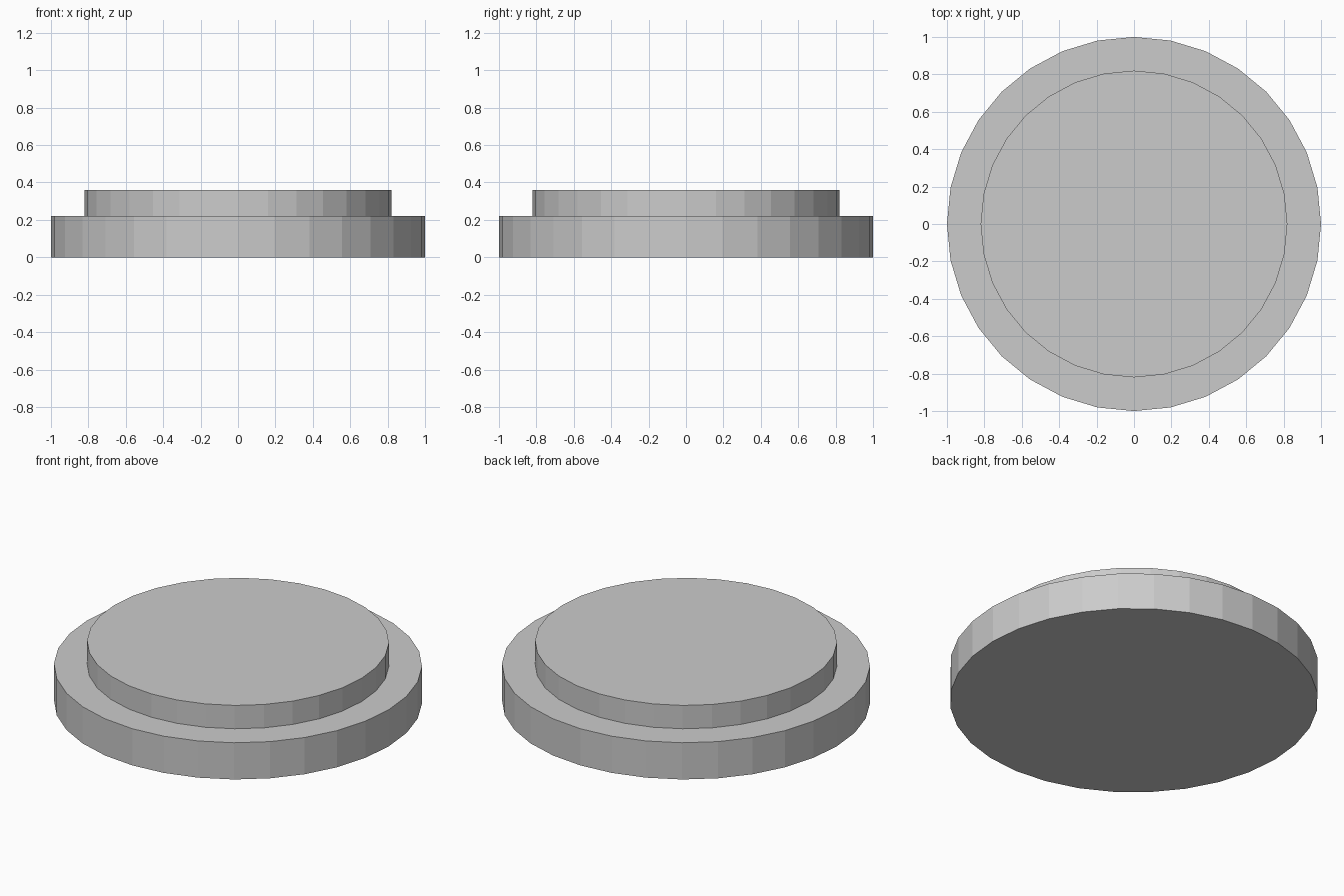
import bpy

if "Cube" in bpy.data.objects:
    bpy.data.objects.remove(bpy.data.objects["Cube"])


def disc(name, radius, bottom, top):
    """Flat-shaded 32-sided disc between two heights."""
    bpy.ops.mesh.primitive_cylinder_add(
        vertices=32, radius=radius, depth=top - bottom,
        location=(0, 0, (bottom + top) / 2))
    bpy.context.object.name = name


# Wide lower step
disc("base_disc", 1.0, 0.0, 0.22)
# Narrower raised step
disc("upper_disc", 0.82, 0.22, 0.36)
